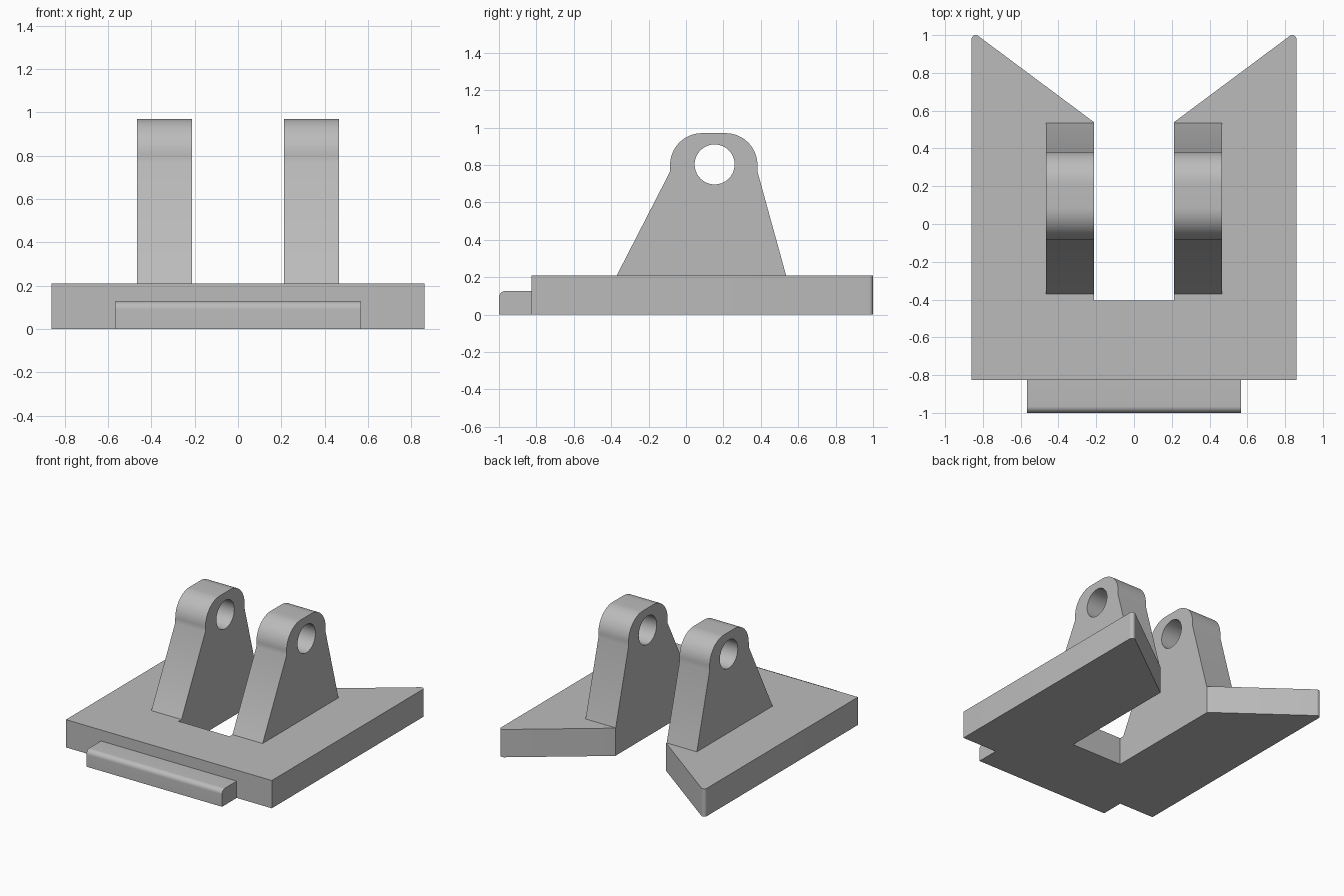
import bpy, bmesh
from math import sin, cos, radians
from mathutils import Vector

cube = bpy.data.objects.get("Cube")
if cube:
    bpy.data.objects.remove(cube, do_unlink=True)

grey = bpy.data.materials.new("plain_grey")
grey.use_nodes = True
colour = (0.5, 0.5, 0.5, 1)
grey.diffuse_color = colour
grey.node_tree.nodes["Principled BSDF"].inputs["Base Color"].default_value = colour


def arc(cx, cy, r, start, end, steps):
    """Points along a circular arc, angles in degrees."""
    angles = [radians(start + (end - start) * i / steps) for i in range(steps + 1)]
    return [(cx + r * cos(a), cy + r * sin(a)) for a in angles]


def extrude(name, loops, place, direction):
    """Fill an outline (and any hole loops) and extrude it into a solid."""
    bm = bmesh.new()
    for loop in loops:
        verts = [bm.verts.new(place(a, b)) for a, b in loop]
        for i, v in enumerate(verts):
            bm.edges.new((verts[i - 1], v))
    bmesh.ops.triangle_fill(bm, use_beauty=True, edges=bm.edges[:])
    result = bmesh.ops.extrude_face_region(bm, geom=bm.faces[:], use_keep_orig=True)
    moved = [g for g in result["geom"] if isinstance(g, bmesh.types.BMVert)]
    bmesh.ops.translate(bm, verts=moved, vec=Vector(direction))
    bmesh.ops.recalc_face_normals(bm, faces=bm.faces[:])
    mesh = bpy.data.meshes.new(name)
    bm.to_mesh(mesh)
    bm.free()
    mesh.materials.append(grey)
    obj = bpy.data.objects.new(name, mesh)
    bpy.context.collection.objects.link(obj)
    bpy.ops.object.select_all(action="DESELECT")
    obj.select_set(True)
    bpy.context.view_layer.objects.active = obj
    bpy.ops.object.shade_smooth_by_angle(angle=radians(30))
    return obj


BASE_TOP = 0.21
SLOT = 0.213

# Forked base plate with a slot and slanted, round-tipped prongs
half = [(SLOT, -0.405), (SLOT, 0.54)]
half += arc(0.838, 0.978, 0.022, 126, 0, 8)
half += [(0.86, -0.825)]
outline = half + [(-x, y) for x, y in reversed(half)]
extrude("base_plate", [outline], lambda x, y: (x, y, 0), (0, 0, BASE_TOP))

# Front lip with a rounded upper edge
lip = [(-0.825, 0), (-0.825, 0.127)] + arc(-0.965, 0.092, 0.035, 90, 180, 10) + [(-1, 0)]
extrude("front_lip", [lip], lambda y, z: (-0.567, y, z), (1.134, 0, 0))

# Pair of upright lugs with a pin hole
lug = [(-0.37, BASE_TOP), (-0.085, 0.765)]
lug += arc(0.085, 0.80, 0.17, 180, 90, 16)
lug += arc(0.212, 0.80, 0.17, 90, 0, 16)
lug += [(0.382, 0.765), (0.535, BASE_TOP)]
hole = arc(0.153, 0.803, 0.107, 0, 360, 40)[:-1]
for name, x_start in (("left_lug", SLOT), ("right_lug", -0.465)):
    extrude(name, [lug, hole], lambda y, z: (x_start, y, z), (0.465 - SLOT, 0, 0))
